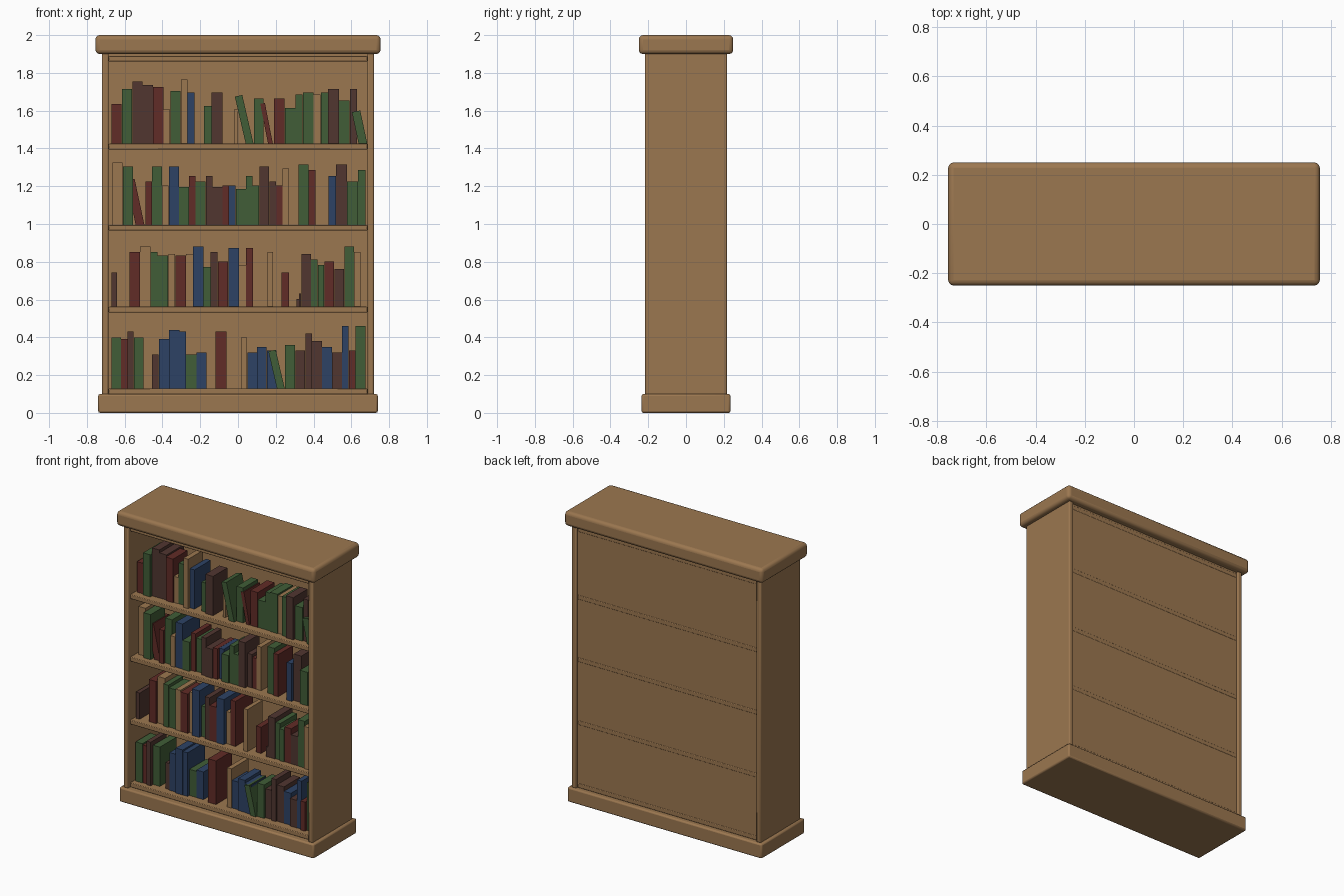
import bpy, math, random
from mathutils import Matrix, Vector

random.seed(4)
default = bpy.data.objects.get("Cube")
if default:
    bpy.data.objects.remove(default, do_unlink=True)


def material(name, rgb):
    mat = bpy.data.materials.new(name)
    mat.use_nodes = True
    mat.diffuse_color = (*rgb, 1)
    mat.node_tree.nodes["Principled BSDF"].inputs["Base Color"].default_value = (*rgb, 1)
    return mat


wood = material("warm wood", (0.33, 0.185, 0.08))
covers = {
    "r": material("dark red", (0.12, 0.025, 0.02)),
    "g": material("forest green", (0.052, 0.11, 0.038)),
    "b": material("navy blue", (0.026, 0.055, 0.13)),
    "n": material("dark brown", (0.082, 0.037, 0.03)),
    "t": wood,
}


def box(name, low, high, mat, bevel=0, segments=2):
    """Box between two corners, with optional rounded edges."""
    low, high = Vector(low), Vector(high)
    bpy.ops.mesh.primitive_cube_add(size=1, location=(low + high) / 2)
    obj = bpy.context.object
    obj.name = name
    obj.data.transform(Matrix.Diagonal((*(high - low), 1)))
    obj.data.materials.append(mat)
    if bevel:
        mod = obj.modifiers.new("rounded edges", "BEVEL")
        mod.width, mod.segments = bevel, segments
        bpy.ops.object.shade_smooth_by_angle(angle=math.radians(40))
    return obj


# Carcass: crown, plinth, sides and back
box("crown", (-0.755, -0.25, 1.9), (0.755, 0.25, 2), wood, 0.022, 3)
box("plinth", (-0.74, -0.235, 0), (0.74, 0.235, 0.1), wood, 0.01)
for side, name in ((-1, "right_side"), (1, "left_side")):
    x0, x1 = sorted((side * 0.685, side * 0.72))
    box(name, (x0, -0.217, 0.095), (x1, 0.217, 1.905), wood, 0.008)
box("back_panel", (-0.69, 0.185, 0.095), (0.69, 0.2, 1.905), wood)

# Shelves, named from the bottom up
shelf_tops = [0.13, 0.562, 0.995, 1.425, 1.89]
for i, z in enumerate(shelf_tops):
    box(f"shelf_{i + 1}", (-0.685, -0.195, z - 0.03), (0.685, 0.2015, z), wood, 0.004)


def book(x0, x1, z, height, mat):
    front = -0.15 + random.uniform(-0.012, 0.018)
    depth = random.uniform(0.155, 0.19)
    return box("book", (x0, front, z), (x1, front + depth, z + height), mat)


def row(shelf, start, end, colours, *heights):
    """Run of upright books; capital letters are thick books, heights in hundredths."""
    thick = [1 if c.isupper() else 0.66 for c in colours]
    scale = (end - start) / sum(thick)
    x = start
    for c, t, h in zip(colours, thick, heights):
        book(x, x + t * scale - 0.001, shelf_tops[shelf], h / 100, covers[c.lower()])
        x += t * scale


def leaning(shelf, x, width, height, colour, degrees):
    """Book tipped to its right, resting on its lower right corner."""
    z = shelf_tops[shelf]
    obj = book(x - width / 2, x + width / 2, z, height, covers[colour])
    obj.name = "leaning_book"
    pivot = Vector((x + width / 2, 0, z))
    turn = Matrix.Rotation(math.radians(-degrees), 4, "Y")
    obj.matrix_world = (Matrix.Translation(pivot) @ turn @ Matrix.Translation(-pivot)
                        @ Matrix.Translation(obj.location))
    # Settle the tipped book onto the shelf
    obj.location.x += 0.002


# Bottom shelf books
row(0, -0.67, -0.5, "GrnG", 27, 26, 30, 27)
row(0, -0.455, -0.165, "nBBbGB", 18, 26, 31, 30, 18, 19)
row(0, -0.12, -0.06, "R", 30)
row(0, 0.015, 0.205, "tBBB", 27, 19, 22, 20)
row(0, 0.25, 0.675, "GNnNBNbrG", 23, 20, 29, 25, 22, 19, 33, 20, 33)
leaning(0, 0.225, 0.04, 0.21, "g", 13)

# Second shelf books, with two small ones lying flat
row(1, -0.67, -0.64, "n", 18)
row(1, -0.575, 0.08, "RTgGtRtBgnRBtr", 29, 32, 29, 27, 28, 27, 28, 32, 21, 29, 24, 31, 22, 31)
row(1, 0.155, 0.185, "t", 29)
row(1, 0.23, 0.27, "r", 18)
row(1, 0.335, 0.65, "NggRNGt", 28, 25, 22, 24, 20, 32, 29)
row(1, 0.31, 0.335, "n", 4)
row(1, 0.322, 0.335, "n", 7)

# Third shelf books
row(2, -0.665, -0.555, "TG", 33, 31)
row(2, -0.49, 0.272, "rGtGGrGnNrbGggNnrt".replace("tGG", "tBG"),
    23, 31, 21, 31, 20, 26, 23, 26, 20, 21, 21, 19, 26, 21, 31, 23, 21, 30)
row(2, 0.32, 0.41, "Gr", 32, 29)
row(2, 0.48, 0.675, "bNGg", 26, 32, 23, 29)
leaning(2, -0.52, 0.045, 0.25, "r", 12)

# Top shelf books
row(3, -0.67, -0.23, "RGNNRtGtb", 21, 29, 33, 31, 30, 18, 28, 34, 27)
row(3, -0.18, -0.08, "gN", 20, 27)
row(3, -0.02, 0.0, "t", 18)
row(3, 0.085, 0.135, "G", 24)
row(3, 0.19, 0.63, "RGgGtgNGn", 24, 19, 26, 27, 26, 27, 29, 23, 29)
leaning(3, 0.06, 0.04, 0.265, "g", 13)
leaning(3, 0.17, 0.025, 0.22, "r", 11)
leaning(3, 0.66, 0.045, 0.18, "g", 12)
